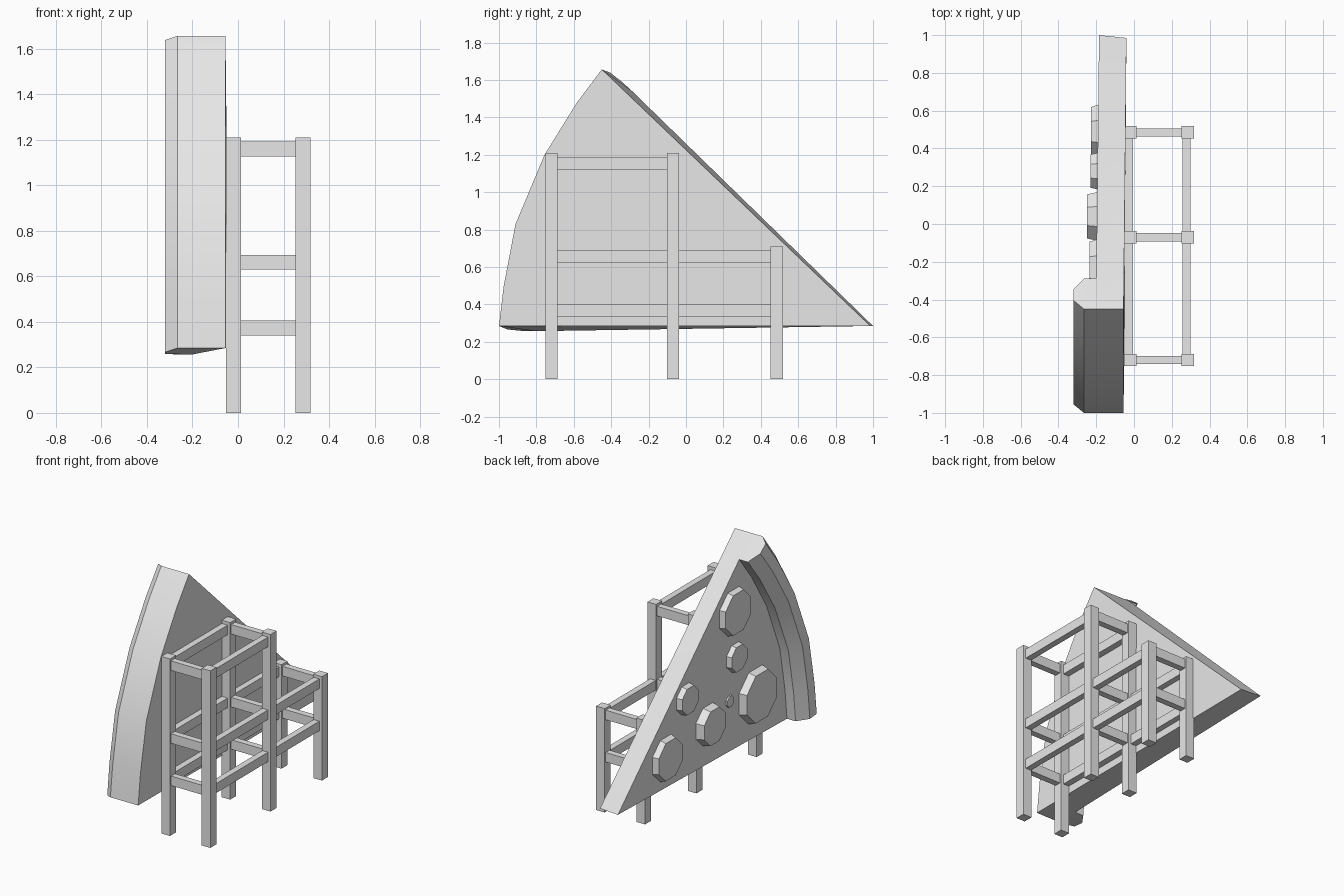
import bpy, bmesh, math
from mathutils import Matrix, Vector

cube = bpy.data.objects.get("Cube")
if cube:
    bpy.data.objects.remove(cube, do_unlink=True)

# Single material
grey = bpy.data.materials.new("light grey")
grey.use_nodes = True
grey.diffuse_color = (0.8, 0.8, 0.8, 1)
grey.node_tree.nodes["Principled BSDF"].inputs["Base Color"].default_value = (0.8, 0.8, 0.8, 1)


def finish(bm, name):
    bmesh.ops.recalc_face_normals(bm, faces=bm.faces)
    mesh = bpy.data.meshes.new(name)
    bm.to_mesh(mesh)
    bm.free()
    mesh.materials.append(grey)
    obj = bpy.data.objects.new(name, mesh)
    bpy.context.collection.objects.link(obj)
    return obj


def box(name, center, size):
    bm = bmesh.new()
    bmesh.ops.create_cube(bm, size=1, matrix=Matrix.Translation(center) @ Matrix.Diagonal((*size, 1)))
    return finish(bm, name)


# Pizza slice: a raised crust profile swept round the tip, closed by flat fans
TIP_Y, TIP_Z = 0.985, 0.285
SPAN = 43.7
# radius, x, widening of the end angle in degrees
profile = [(1.985, -0.055, 0), (1.985, -0.265, 0), (1.94, -0.32, 0.55),
           (1.866, -0.32, 0.8), (1.79, -0.265, 0.9), (1.79, -0.2, 0.9)]
# angle along the arc, radius factor
stations = [(0, 1), (6.2, 0.993), (16, 0.994), (27.7, 0.991), (37.2, 0.993), (SPAN, 1)]

bm = bmesh.new()
rings = []
for angle, factor in stations:
    ring = []
    for radius, x, widen in profile:
        a = math.radians(angle + widen * (2 * angle / SPAN - 1))
        r = radius * factor
        ring.append(bm.verts.new((x, TIP_Y - r * math.cos(a), TIP_Z + r * math.sin(a))))
    rings.append(ring)
tip_back = bm.verts.new((-0.04, TIP_Y, TIP_Z))
tip_front = bm.verts.new((-0.185, 1.0, TIP_Z))
for a, b in zip(rings, rings[1:]):
    for i in range(len(profile) - 1):
        bm.faces.new((a[i], a[i + 1], b[i + 1], b[i]))
    bm.faces.new((a[0], b[0], tip_back))
    bm.faces.new((a[-1], b[-1], tip_front))
for ring in (rings[0], rings[-1]):
    bm.faces.new(ring)
    bm.faces.new((ring[0], ring[-1], tip_front, tip_back))
pizza = finish(bm, "pizza_slice")
bpy.context.view_layer.objects.active = pizza
pizza.select_set(True)
bpy.ops.object.shade_smooth_by_angle(angle=math.radians(30))
pizza.select_set(False)

# Octagonal toppings: y, z, radius, outer x
toppings = [(-0.23, 1.21, 0.17, -0.235), (-0.25, 0.89, 0.105, -0.23),
            (-0.47, 0.55, 0.2, -0.245), (-0.19, 0.61, 0.045, -0.205),
            (0.28, 0.805, 0.11, -0.23), (0.04, 0.54, 0.145, -0.248),
            (0.49, 0.48, 0.16, -0.228)]
for n, (y, z, radius, outer) in enumerate(toppings, 1):
    bm = bmesh.new()
    inner = -0.17
    place = (Matrix.Translation(((inner + outer) / 2, y, z))
             @ Matrix.Rotation(-math.pi / 2, 4, "Y") @ Matrix.Rotation(math.pi / 8, 4, "Z"))
    bmesh.ops.create_cone(bm, cap_ends=True, segments=8, radius1=radius, radius2=radius * 0.87,
                          depth=inner - outer, matrix=place)
    finish(bm, f"topping_{n}")

# Stand: three pairs of posts joined by rails
POST = 0.065
sides = {"inner": -0.02, "outer": 0.285}
posts = [("front", -0.72, 1.21), ("middle", -0.07, 1.21), ("back", 0.485, 0.71)]
levels = [("low", 0.373), ("mid", 0.662), ("top", 1.16)]
for label, y, height in posts:
    for side, x in sides.items():
        box(f"{label}_{side}_post", (x, y, height / 2), (POST, POST, height))
    for level, z in levels:
        if z < height:
            box(f"{label}_{level}_cross_rail", (0.1325, y, z), (0.28, 0.043, 0.065))
for (label, y0, h0), (_, y1, h1) in zip(posts, posts[1:]):
    for level, z in levels:
        if z < min(h0, h1):
            for side, x in sides.items():
                box(f"{label}_{side}_{level}_rail", (x - 0.008, (y0 + y1) / 2, z - 0.005),
                    (0.043, y1 - y0 - 0.03, 0.065))
